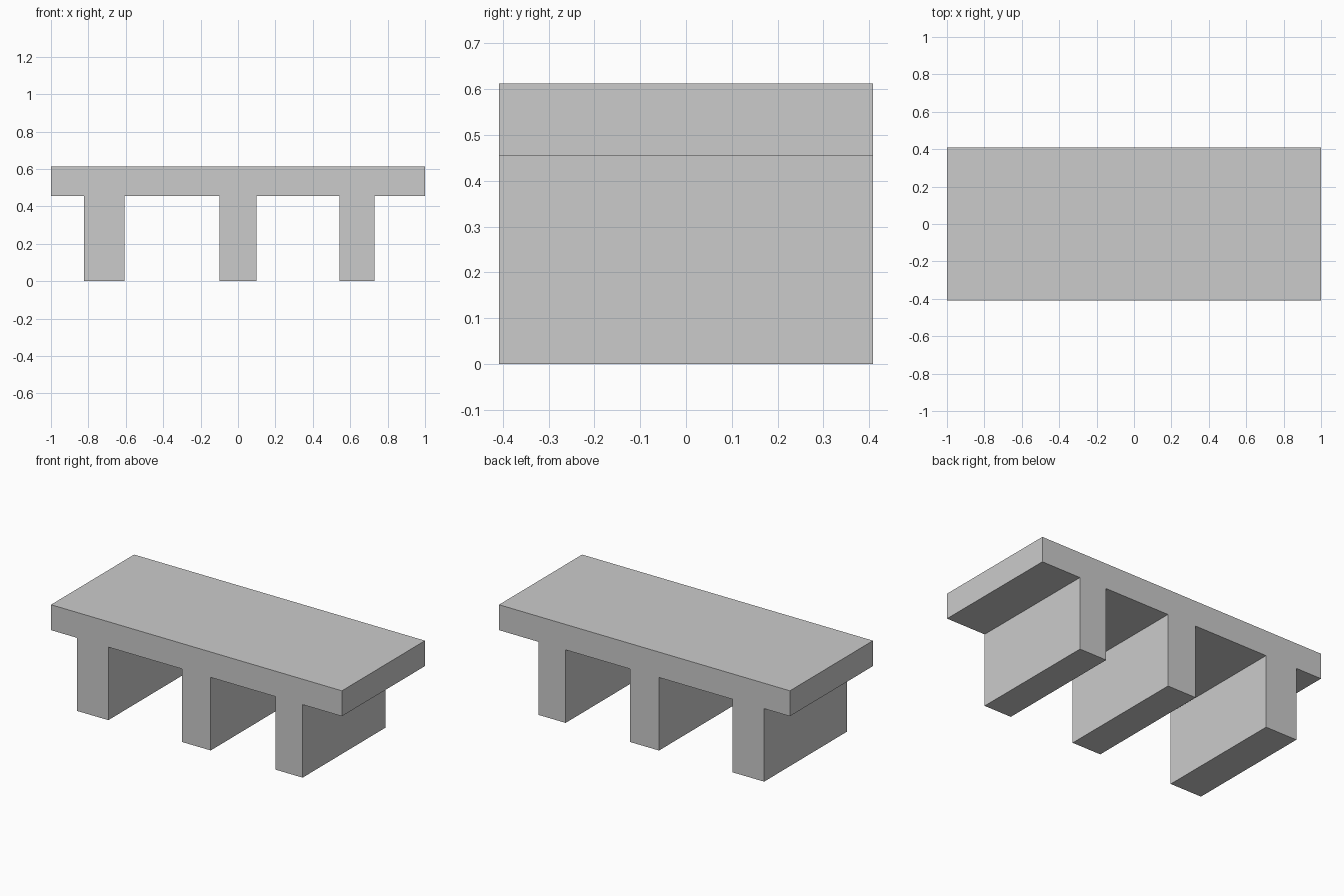
import bpy
import bmesh

if "Cube" in bpy.data.objects:
    bpy.data.objects.remove(bpy.data.objects["Cube"])

HALF_DEPTH = 0.408
TOP, UNDERSIDE = 0.612, 0.454
LEGS = [(-0.823, -0.606), (-0.10, 0.098), (0.542, 0.73)]

# Front outline: slab with three legs hanging from its underside
outline = [(1, UNDERSIDE), (1, TOP), (-1, TOP), (-1, UNDERSIDE)]
for left, right in LEGS:
    outline += [(left, UNDERSIDE), (left, 0), (right, 0), (right, UNDERSIDE)]

# Extrude the outline from front to back
bm = bmesh.new()
front = bm.faces.new([bm.verts.new((x, -HALF_DEPTH, z)) for x, z in outline])
result = bmesh.ops.extrude_face_region(bm, geom=[front], use_keep_orig=True)
moved = [v for v in result["geom"] if isinstance(v, bmesh.types.BMVert)]
bmesh.ops.translate(bm, verts=moved, vec=(0, 2 * HALF_DEPTH, 0))
bmesh.ops.recalc_face_normals(bm, faces=bm.faces)

mesh = bpy.data.meshes.new("three_legged_slab")
bm.to_mesh(mesh)
bm.free()
bpy.context.collection.objects.link(bpy.data.objects.new("three_legged_slab", mesh))
